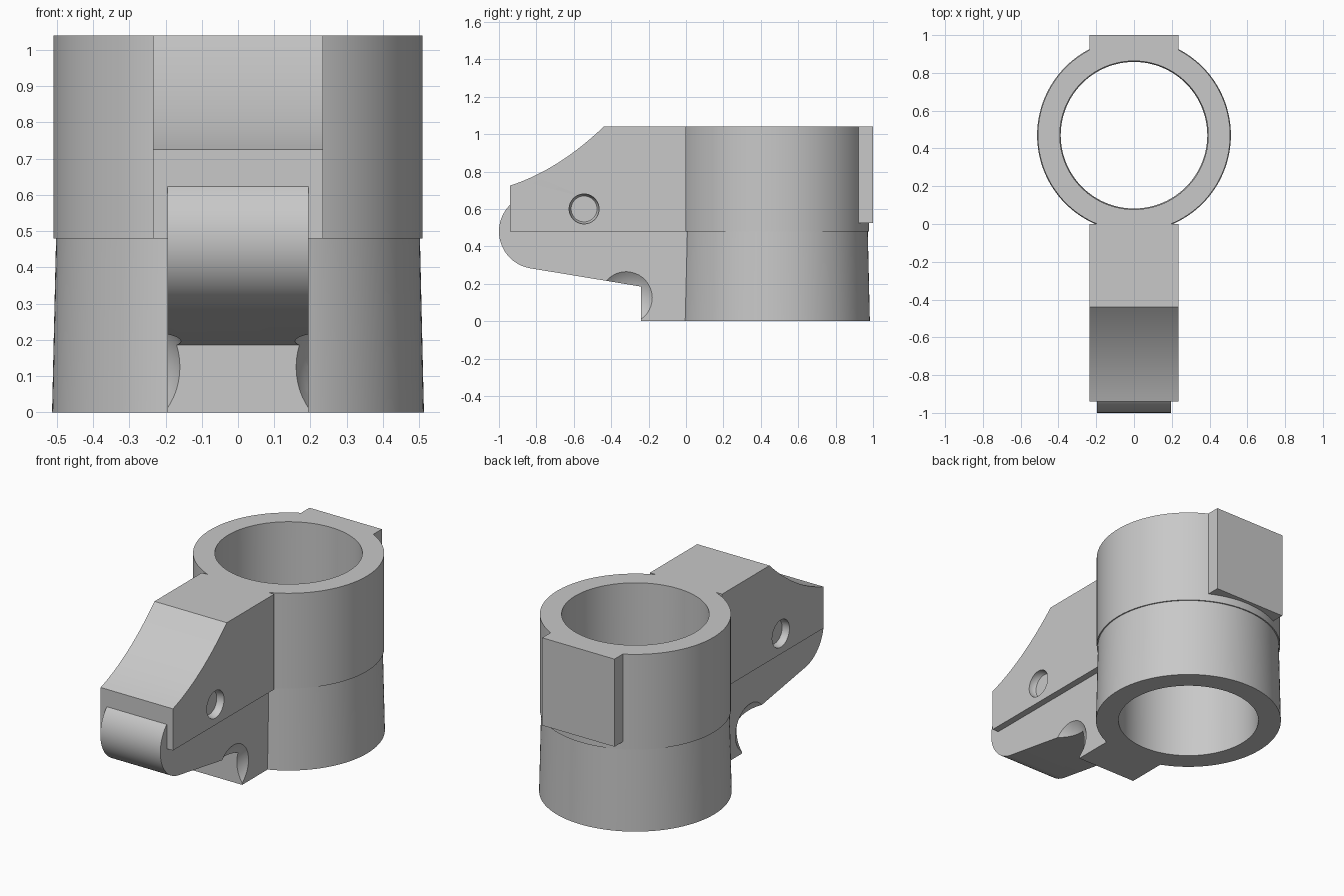
import bpy, bmesh, math

if "Cube" in bpy.data.objects:
    bpy.data.objects.remove(bpy.data.objects["Cube"])

grey = bpy.data.materials.new("plain grey")
grey.diffuse_color = (0.58, 0.58, 0.58, 1)
grey.use_nodes = True
grey.node_tree.nodes["Principled BSDF"].inputs["Base Color"].default_value = grey.diffuse_color
RING_Y = 0.47


def finish(name, bm):
    bmesh.ops.recalc_face_normals(bm, faces=bm.faces)
    mesh = bpy.data.meshes.new(name)
    bm.to_mesh(mesh)
    bm.free()
    mesh.materials.append(grey)
    ob = bpy.data.objects.new(name, mesh)
    bpy.context.collection.objects.link(ob)
    return ob


def smooth(ob):
    bpy.ops.object.select_all(action='DESELECT')
    ob.select_set(True)
    bpy.context.view_layer.objects.active = ob
    bpy.ops.object.shade_smooth_by_angle(angle=math.radians(30))


def extrude_x(name, profile, half):
    """Side profile of (y, z) points, extruded symmetrically across x."""
    bm = bmesh.new()
    face = bm.faces.new([bm.verts.new((-half, y, z)) for y, z in profile])
    res = bmesh.ops.extrude_face_region(bm, geom=[face])
    verts = [v for v in res["geom"] if isinstance(v, bmesh.types.BMVert)]
    bmesh.ops.translate(bm, vec=(2 * half, 0, 0), verts=verts)
    return finish(name, bm)


def lathe(name, profile, steps=128):
    """Closed (radius, z) profile turned round the socket axis."""
    bm = bmesh.new()
    rings = []
    for i in range(steps):
        a = 2 * math.pi * i / steps
        rings.append([bm.verts.new((r * math.cos(a), RING_Y + r * math.sin(a), z))
                      for r, z in profile])
    n = len(profile)
    for i in range(steps):
        p, q = rings[i], rings[(i + 1) % steps]
        for k in range(n):
            m = (k + 1) % n
            bm.faces.new((p[k], q[k], q[m], p[m]))
    ob = finish(name, bm)
    smooth(ob)
    return ob


def dimple(ob, x, y, z, radius):
    """Cut a ball-shaped hollow out of both sides."""
    for s in (-1, 1):
        bm = bmesh.new()
        bmesh.ops.create_uvsphere(bm, u_segments=64, v_segments=32, radius=radius)
        bmesh.ops.translate(bm, vec=(s * x, y, z), verts=bm.verts)
        cutter = finish("dimple_cutter", bm)
        cutter.hide_render = True
        mod = ob.modifiers.new("dimple", 'BOOLEAN')
        mod.operation = 'DIFFERENCE'
        mod.solver = 'EXACT'
        mod.object = cutter
        bpy.context.view_layer.objects.active = ob
        bpy.ops.object.modifier_apply(modifier=mod.name)
        bpy.data.objects.remove(cutter)


# Round socket with a slightly tapered lower half and a fine step at the seam
lathe("socket_ring", [(0.388, 0), (0.513, 0), (0.502, 0.48), (0.509, 0.48),
                      (0.509, 1.04), (0.393, 1.04)])

# Upper arm with a hollow-curved slope
slope = []
for i in range(17):
    t = i / 16
    y = (1 - t) ** 2 * -0.94 + 2 * t * (1 - t) * -0.68 + t * t * -0.44
    z = (1 - t) ** 2 * 0.725 + 2 * t * (1 - t) * 0.81 + t * t * 1.04
    slope.append((y, z))
upper = extrude_x("upper_arm", [(0, 0.48), (-0.94, 0.48)] + slope + [(0, 1.04)], 0.235)
dimple(upper, 0.235, -0.545, 0.60, 0.08)
smooth(upper)

# Lower arm with a rounded nose and a foot
nose = []
for i in range(33):
    a = math.radians(90 + 170 * i / 32)
    nose.append((-0.8 + 0.2 * math.cos(a), 0.48 + 0.2 * math.sin(a)))
lower = extrude_x("lower_arm", [(0.04, 0.68)] + nose +
                  [(-0.24, 0.185), (-0.24, 0), (0.04, 0)], 0.195)
dimple(lower, 0.365, -0.32, 0.125, 0.22)
smooth(lower)

# Flat pad on the back of the socket
extrude_x("back_pad", [(0.89, 0.525), (1.0, 0.525), (1.0, 1.04), (0.89, 1.04)], 0.235)
